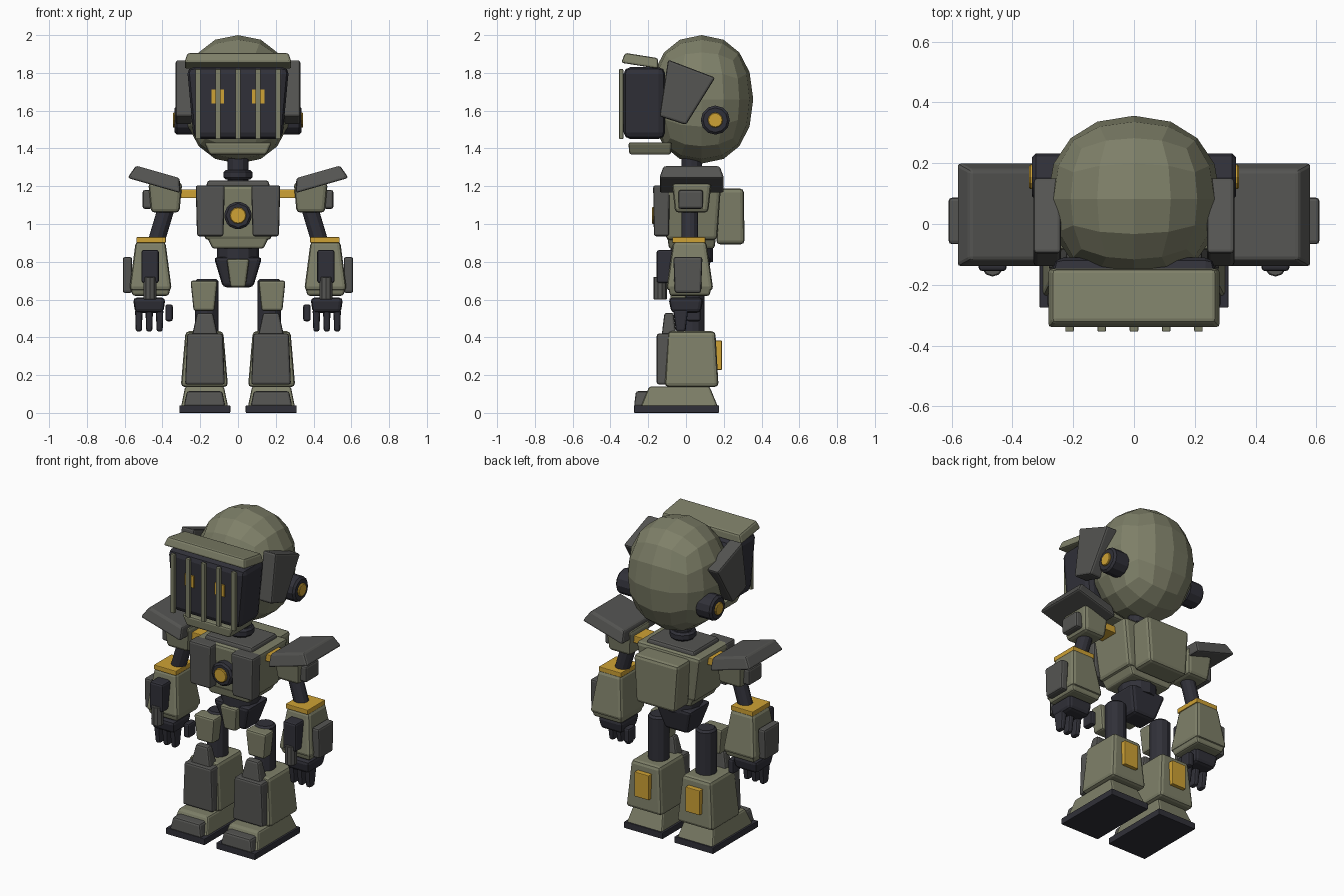
import bpy
import bmesh
from math import radians
from mathutils import Matrix, Vector

cube = bpy.data.objects.get("Cube")
if cube:
    bpy.data.objects.remove(cube, do_unlink=True)


def material(name, *rgb):
    mat = bpy.data.materials.new(name)
    mat.use_nodes = True
    mat.diffuse_color = (*rgb, 1)
    mat.node_tree.nodes["Principled BSDF"].inputs["Base Color"].default_value = (*rgb, 1)
    return mat


OLIVE = material("olive", .21, .215, .14)
GREY = material("armour_grey", .09, .09, .085)
DARK = material("dark_joint", .03, .03, .04)
GOLD = material("gold", .62, .36, .035)

# Edge rounding used across the parts
FINE, NORMAL, SOFT = .004, .012, .02


def finish(name, bm, mat, bevel=0, pair=False, segments=2):
    """Bevel the sharp edges, then make one object or a mirrored left and right one."""
    bmesh.ops.recalc_face_normals(bm, faces=bm.faces)
    if bevel:
        sharp = [edge for edge in bm.edges if edge.calc_face_angle() > radians(40)]
        bmesh.ops.bevel(bm, geom=sharp, offset=bevel, segments=segments,
                        affect='EDGES', profile=.5, clamp_overlap=True)
    for side in (("left_", "right_") if pair else ("",)):
        if side == "right_":
            bmesh.ops.scale(bm, vec=(-1, 1, 1), verts=bm.verts)
            bmesh.ops.reverse_faces(bm, faces=bm.faces)
        mesh = bpy.data.meshes.new(side + name)
        bm.to_mesh(mesh)
        mesh.materials.append(mat)
        bpy.context.collection.objects.link(bpy.data.objects.new(side + name, mesh))
    bm.free()


def block(name, mat, at, size, taper=(1, 1), bevel=NORMAL, pair=False, tilt=0, axis='X'):
    """Box with its base size given; taper scales the width and depth of its top."""
    bm = bmesh.new()
    bmesh.ops.create_cube(bm, size=1)
    for vert in bm.verts:
        if vert.co.z > 0:
            vert.co.x *= taper[0]
            vert.co.y *= taper[1]
    bmesh.ops.scale(bm, vec=size, verts=bm.verts)
    bmesh.ops.rotate(bm, matrix=Matrix.Rotation(radians(tilt), 3, axis), verts=bm.verts)
    bmesh.ops.translate(bm, vec=at, verts=bm.verts)
    finish(name, bm, mat, bevel, pair)


def rod(name, mat, start, end, radius, sides=12, bevel=0, pair=False):
    """Cylinder between two points."""
    start, end = Vector(start), Vector(end)
    direction = end - start
    turn = direction.to_track_quat('Z', 'Y').to_matrix().to_4x4()
    bm = bmesh.new()
    bmesh.ops.create_cone(bm, cap_ends=True, segments=sides, radius1=radius,
                          radius2=radius, depth=direction.length,
                          matrix=Matrix.Translation((start + end) / 2) @ turn)
    finish(name, bm, mat, bevel, pair, segments=1)


# Helmet: a gridded cube puffed out to a slightly squarish ball
bm = bmesh.new()
bmesh.ops.create_cube(bm, size=2)
bmesh.ops.subdivide_edges(bm, edges=bm.edges, cuts=3, use_grid_fill=True)
power = 2.2
for vert in bm.verts:
    point = Vector([c * (.83 + .17 * abs(c)) for c in vert.co])
    vert.co = point / sum(abs(c) ** power for c in point) ** (1 / power)
bmesh.ops.scale(bm, vec=(.285, .273, .34), verts=bm.verts)
bmesh.ops.translate(bm, vec=(0, .083, 1.66), verts=bm.verts)
finish("helmet", bm, OLIVE)

# Face, brim, chin guard, cage and eyes
block("visor", DARK, at=(0, -.22, 1.64), size=(.47, .22, .38), taper=(1.15, 1), bevel=.035)
block("brim", OLIVE, at=(0, -.24, 1.865), size=(.57, .2, .055), taper=(.94, .88), tilt=-9)
block("chin_guard", OLIVE, at=(0, -.19, 1.4), size=(.3, .22, .065), taper=(1.2, 1.05))
for i in range(-2, 3):
    block(f"cage_bar_{i + 3}", OLIVE, at=(i * .106, -.343, 1.635),
          size=(.028, .022, .37), bevel=FINE)
block("eye", GOLD, at=(.106, -.333, 1.675), size=(.066, .008, .075), bevel=0, pair=True)

# Temple plates: a four-cornered side outline given depth
bm = bmesh.new()
outline = ((-.095, 1.87), (.155, 1.775), (0, 1.525), (-.14, 1.57))
face = bm.faces.new([bm.verts.new((.24, y, z)) for y, z in outline])
extruded = bmesh.ops.extrude_face_region(bm, geom=[face])["geom"]
bmesh.ops.translate(bm, vec=(.09, 0, 0),
                    verts=[part for part in extruded if isinstance(part, bmesh.types.BMVert)])
finish("temple_plate", bm, GREY, NORMAL, pair=True)

# Ear discs
ear = Vector((.22, .155, 1.55))
rod("ear_disc", DARK, ear, ear + Vector((.115, 0, 0)), radius=.077, bevel=NORMAL, pair=True)
rod("ear_cap", GOLD, ear, ear + Vector((.125, 0, 0)), radius=.04, bevel=FINE, pair=True)

# Neck
rod("neck", DARK, (0, .03, 1.2), (0, .03, 1.35), radius=.055)
rod("neck_collar", DARK, (0, .03, 1.235), (0, .03, 1.287), radius=.077, bevel=NORMAL)

# Torso
block("chest", OLIVE, at=(0, .03, 1.06), size=(.35, .27, .29), taper=(1.28, 1.15), bevel=SOFT)
block("belly", OLIVE, at=(0, .03, .91), size=(.27, .24, .08), taper=(1.3, 1.1))
block("collar_plate", GREY, at=(0, .03, 1.21), size=(.34, .26, .04), taper=(.95, .95))
block("chest_plate", GREY, at=(.147, -.13, 1.07), size=(.14, .08, .27), taper=(1.1, 1.1),
      pair=True)
rod("core_ring", DARK, (0, -.09, 1.045), (0, -.168, 1.045), radius=.077, sides=8, bevel=NORMAL)
rod("core_light", GOLD, (0, -.15, 1.045), (0, -.18, 1.045), radius=.044, bevel=FINE)
block("backpack", OLIVE, at=(0, .235, 1.04), size=(.27, .15, .295), taper=(1.15, .95), bevel=SOFT)

# Waist and pelvis
rod("waist", DARK, (0, .03, .8), (0, .03, .9), radius=.112)
block("pelvis", DARK, at=(0, .03, .745), size=(.16, .14, .16), taper=(1.6, 1.5), bevel=SOFT)
block("pelvis_plate", OLIVE, at=(0, -.05, .74), size=(.08, .07, .15), taper=(1.5, 1.5))

# Shoulders
block("shoulder_link", GOLD, at=(.265, .03, 1.16), size=(.13, .12, .045), bevel=FINE, pair=True)
block("shoulder_pad", GREY, at=(.435, .03, 1.24), size=(.29, .345, .075), taper=(.83, .86),
      pair=True, tilt=-16, axis='Y')
block("shoulder_block", OLIVE, at=(.385, .03, 1.14), size=(.15, .175, .16), taper=(1.2, 1.2),
      bevel=SOFT, pair=True)
block("shoulder_badge", GREY, at=(.48, .025, 1.13), size=(.05, .13, .1), pair=True)

# Arms
rod("upper_arm", DARK, (.375, .02, 1.1), (.435, .02, .9), radius=.044, pair=True)
block("elbow_cuff", GOLD, at=(.46, .015, .915), size=(.155, .175, .03), bevel=FINE, pair=True)
block("forearm", OLIVE, at=(.463, .02, .778), size=(.225, .25, .26), taper=(.7, .7),
      bevel=SOFT, pair=True)
block("wrist", OLIVE, at=(.463, .02, .65), size=(.19, .21, .06), taper=(1.17, 1.12), pair=True)
block("forearm_plate", GREY, at=(.585, .01, .73), size=(.05, .14, .19), taper=(1, 1.1), pair=True)
block("arm_launcher", DARK, at=(.465, -.1, .775), size=(.092, .11, .175), pair=True)
rod("launcher_barrel", GREY, (.465, -.137, .6), (.465, -.137, .72), radius=.036,
    sides=10, bevel=FINE, pair=True)

# Hands
block("palm", DARK, at=(.47, 0, .57), size=(.15, .155, .08), taper=(1.15, 1.2),
      bevel=SOFT, pair=True)
for i in range(3):
    block(f"finger_{i + 1}", DARK, at=(.415 + i * .055, -.028, .49), size=(.032, .05, .12),
          taper=(1.25, 1.6), pair=True)
block("thumb", DARK, at=(.365, .04, .53), size=(.04, .075, .09), pair=True)

# Legs
rod("thigh", DARK, (.165, .035, .38), (.165, .035, .71), radius=.062, bevel=NORMAL, pair=True)
block("thigh_plate", OLIVE, at=(.18, -.04, .62), size=(.11, .08, .16), taper=(1.3, 1.1), pair=True)
block("knee_guard", GREY, at=(.175, -.09, .465), size=(.14, .08, .13), taper=(.6, .6), pair=True)
block("shin", OLIVE, at=(.178, .03, .285), size=(.25, .285, .295), taper=(.8, .88),
      bevel=SOFT, pair=True)
block("shin_plate", GREY, at=(.175, -.115, .285), size=(.21, .08, .27), taper=(.9, 1), pair=True)
block("calf_panel", GOLD, at=(.178, .16, .305), size=(.1, .06, .155), bevel=FINE, pair=True)

# Feet
block("foot", OLIVE, at=(.177, -.035, .085), size=(.25, .41, .11), taper=(.82, .78), pair=True)
block("toe_cap", GREY, at=(.177, -.223, .075), size=(.22, .105, .08), taper=(.85, .8), pair=True)
block("sole", DARK, at=(.176, -.05, .02), size=(.27, .45, .04), bevel=FINE, pair=True)
